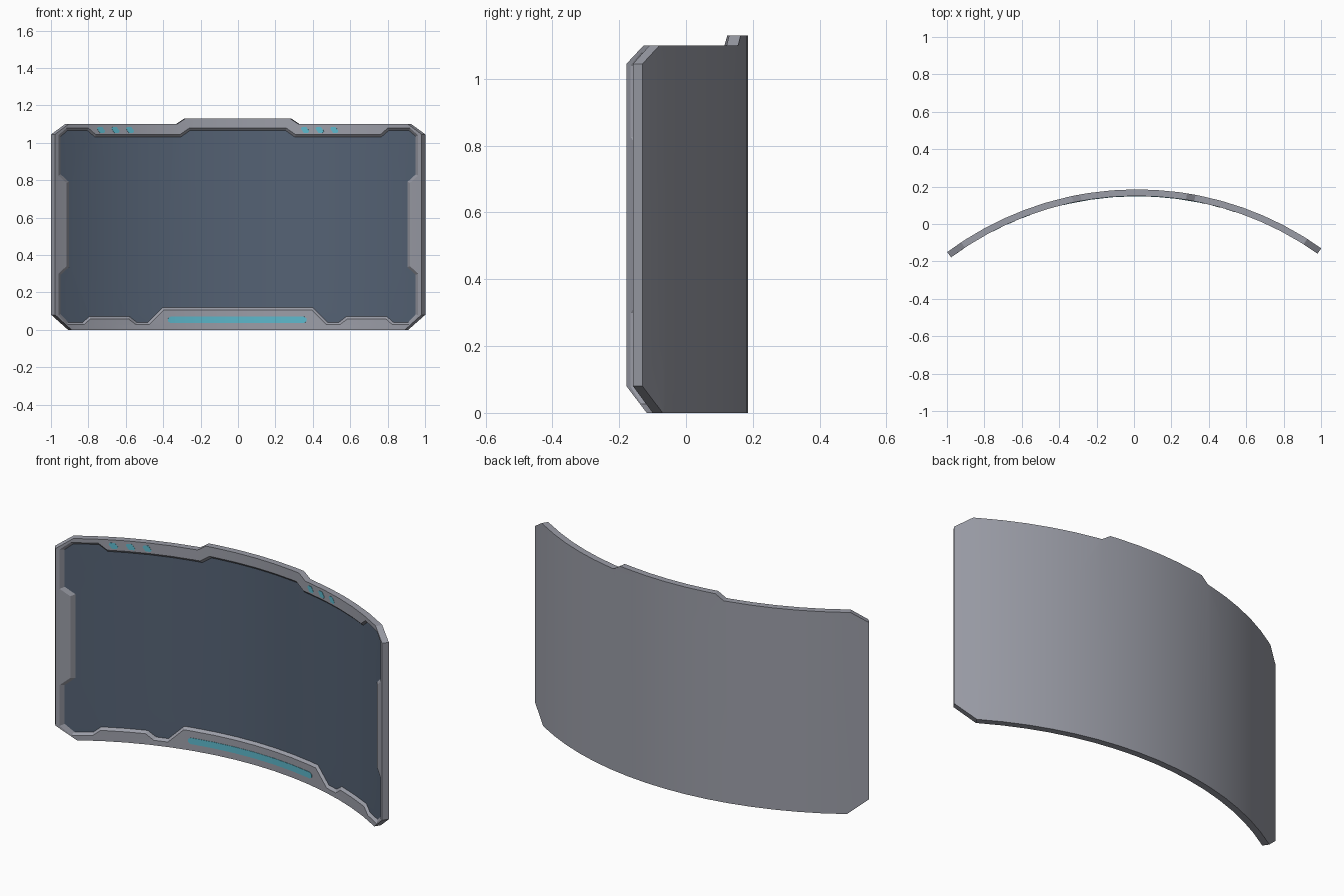
import bpy, bmesh, math
from mathutils import Vector

if "Cube" in bpy.data.objects:
    bpy.data.objects.remove(bpy.data.objects["Cube"])

R_FRONT, THICK, RECESS = 1.665, 0.035, 0.013
CENTRE_Y, TILT, SEGMENTS = -1.515, 0.01, 18


def material(name, rgb):
    m = bpy.data.materials.new(name)
    m.diffuse_color = (*rgb, 1)
    m.use_nodes = True
    m.node_tree.nodes["Principled BSDF"].inputs["Base Color"].default_value = m.diffuse_color
    return m


GREY = material("frame grey", (0.33, 0.34, 0.39))
SLATE = material("screen slate blue", (0.09, 0.122, 0.175))
CYAN = material("accent cyan", (0.11, 0.48, 0.60))


def mirrored(right_half):
    """Closed counter-clockwise outline from its right half (bottom to top)."""
    return right_half + [(-x, z) for x, z in reversed(right_half)]


def inset(poly, d):
    """Mitred inward offset of a counter-clockwise outline."""
    out = []
    for i, p in enumerate(poly):
        a, b, c = Vector(poly[i - 1]), Vector(p), Vector(poly[(i + 1) % len(poly)])
        e1, e2 = (b - a).normalized(), (c - b).normalized()
        n1, n2 = Vector((-e1.y, e1.x)), Vector((-e2.y, e2.x))
        out.append(tuple(b + (n1 + n2) * d / (1 + n1.dot(n2))))
    return out


def ring(bm, poly, depth, radius):
    """Loop of vertices in unrolled space (angle, depth, height)."""
    return [bm.verts.new((math.asin(x / radius), depth, z)) for x, z in poly]


def loop_edges(bm, vs):
    es = []
    for i, v in enumerate(vs):
        pair = (vs[i - 1], v)
        es.append(bm.edges.get(pair) or bm.edges.new(pair))
    return es


def fill(bm, *rings, mat=0):
    es = [e for r in rings for e in loop_edges(bm, r)]
    res = bmesh.ops.triangle_fill(bm, edges=es, use_beauty=True, normal=(0, -1, 0))
    for f in res["geom"]:
        if isinstance(f, bmesh.types.BMFace):
            f.material_index = mat


def bridge(bm, a, b):
    for i in range(len(a)):
        bm.faces.new((a[i - 1], a[i], b[i], b[i - 1]))


def finish(bm, name, mats):
    """Slice into vertical strips, roll onto the arc and make the object."""
    bmesh.ops.recalc_face_normals(bm, faces=bm.faces[:])
    half = math.asin(1 / (R_FRONT + THICK))
    for i in range(1, SEGMENTS):
        u = -half + 2 * half * i / SEGMENTS
        bmesh.ops.bisect_plane(bm, geom=bm.verts[:] + bm.edges[:] + bm.faces[:],
                               dist=1e-5, plane_co=(u, 0, 0), plane_no=(1, 0, 0))
    for v in bm.verts:
        u, d, z = v.co
        x = (R_FRONT + d) * math.sin(u)
        y = CENTRE_Y + (R_FRONT + d) * math.cos(u)
        v.co = (x - TILT * y, y + TILT * x, z)
    bmesh.ops.recalc_face_normals(bm, faces=bm.faces[:])
    me = bpy.data.meshes.new(name)
    bm.to_mesh(me)
    bm.free()
    for m in mats:
        me.materials.append(m)
    ob = bpy.data.objects.new(name, me)
    bpy.context.collection.objects.link(ob)
    bpy.ops.object.select_all(action="DESELECT")
    ob.select_set(True)
    bpy.context.view_layer.objects.active = ob
    bpy.ops.object.shade_smooth_by_angle(angle=math.radians(20))
    return ob


# Curved panel: outer outline, notched opening, bevelled recess and screen floor
outline = mirrored([(0.91, 0), (1.0, 0.08), (1.0, 1.045), (0.925, 1.10),
                    (0.33, 1.10), (0.285, 1.13)])
opening = mirrored([(0.395, 0.107), (0.475, 0.027), (0.545, 0.027), (0.585, 0.058),
                    (0.79, 0.058), (0.825, 0.027), (0.915, 0.027), (0.962, 0.078),
                    (0.962, 0.30), (0.918, 0.34), (0.918, 0.785), (0.962, 0.825),
                    (0.962, 1.04), (0.918, 1.078), (0.80, 1.078), (0.76, 1.043),
                    (0.31, 1.043), (0.26, 1.078)])
bm = bmesh.new()
back = ring(bm, outline, THICK, R_FRONT + THICK)
front = ring(bm, outline, 0, R_FRONT + THICK)
lip = ring(bm, opening, 0, R_FRONT)
floor = ring(bm, inset(opening, 0.013), RECESS, R_FRONT + RECESS)
bridge(bm, back, front)
bridge(bm, lip, floor)
fill(bm, back)
fill(bm, front, lip)
fill(bm, floor, mat=1)
finish(bm, "curved_screen_panel", [GREY, SLATE])


# Glowing accents: thin plates on the frame front
def plate(name, poly):
    bm = bmesh.new()
    top, base = ring(bm, poly, -0.002, R_FRONT), ring(bm, poly, 0.002, R_FRONT)
    bridge(bm, top, base)
    fill(bm, top)
    fill(bm, base)
    finish(bm, name, [CYAN])


plate("bottom_light_bar", [(-0.36, 0.036), (0.355, 0.036), (0.368, 0.045), (0.368, 0.061),
                           (0.355, 0.07), (-0.36, 0.07), (-0.373, 0.061), (-0.373, 0.045)])
for side, start in (("left", -0.755), ("right", 0.338)):
    for k in range(3):
        x = start + 0.078 * k
        plate(f"{side}_top_light_{k + 1}",
              [(x + 0.015, 1.053), (x + 0.038, 1.053), (x + 0.044, 1.062),
               (x + 0.028, 1.085), (x + 0.006, 1.085), (x, 1.076)])
